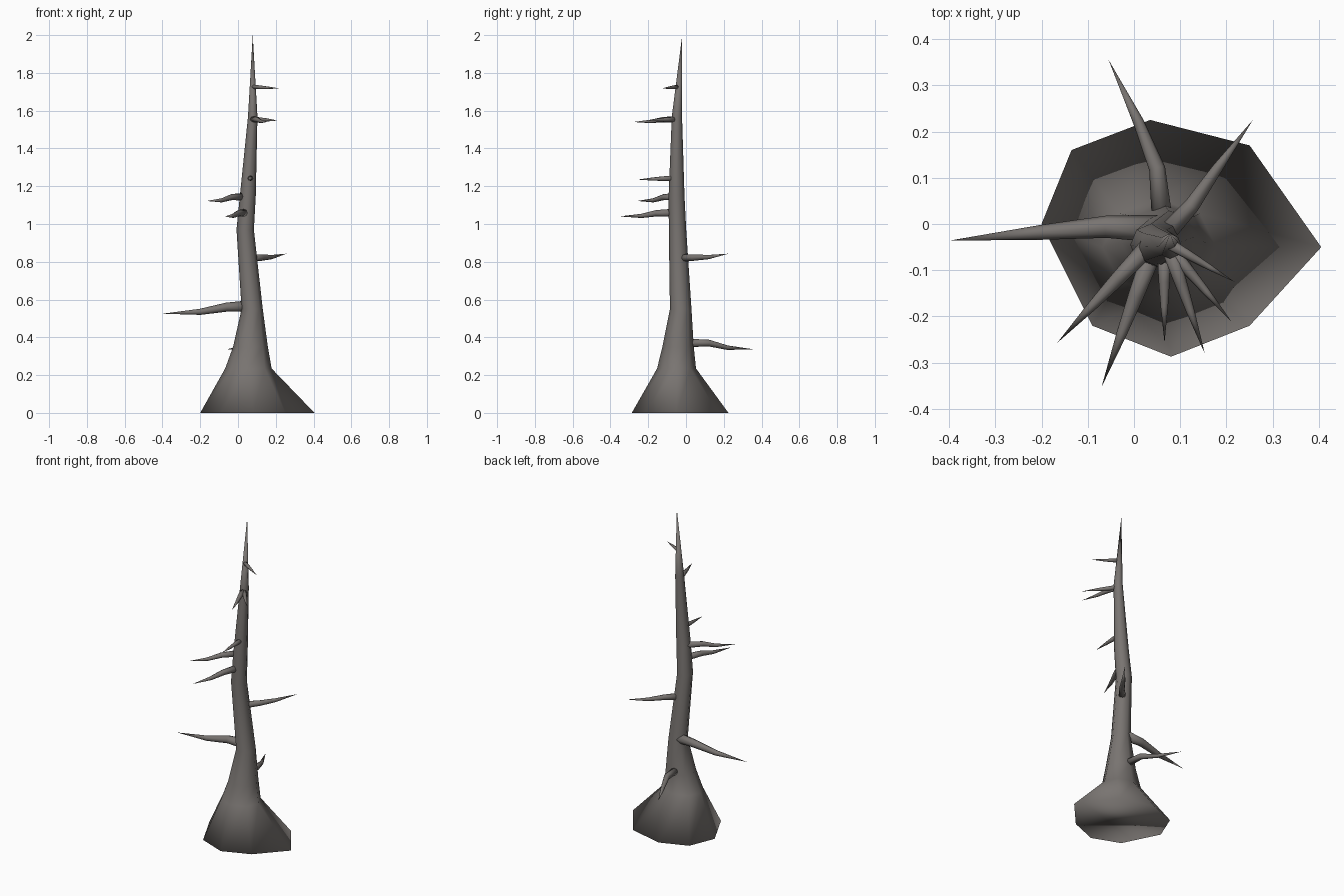
import bpy, bmesh, math
from mathutils import Vector

if "Cube" in bpy.data.objects:
    bpy.data.objects.remove(bpy.data.objects["Cube"])

bark = bpy.data.materials.new("grey_bark")
bark.diffuse_color = (0.19, 0.175, 0.165, 1)
bark.use_nodes = True
bark.node_tree.nodes["Principled BSDF"].inputs["Base Color"].default_value = bark.diffuse_color
SIDES = 8


def loft(name, rings, tip, capped=False):
    """Skin a stack of rings up to a closing tip, with an optional base cap."""
    bm = bmesh.new()
    loops = [[bm.verts.new(p) for p in r] for r in rings]
    for a, b in zip(loops, loops[1:]):
        for i in range(SIDES):
            j = (i + 1) % SIDES
            bm.faces.new((a[i], a[j], b[j], b[i]))
    top = bm.verts.new(tip)
    for i in range(SIDES):
        bm.faces.new((loops[-1][i], loops[-1][(i + 1) % SIDES], top))
    if capped:
        bm.faces.new(loops[0][::-1])
    bmesh.ops.recalc_face_normals(bm, faces=bm.faces[:])
    for f in bm.faces:
        f.smooth = True
    me = bpy.data.meshes.new(name)
    bm.to_mesh(me)
    bm.free()
    me.materials.append(bark)
    ob = bpy.data.objects.new(name, me)
    bpy.context.collection.objects.link(ob)
    return ob


# Trunk: irregular flared foot, then narrowing oval rings
foot = [(0.405, -0.05), (0.25, 0.17), (0.035, 0.225), (-0.135, 0.16),
        (-0.2, 0.0), (-0.09, -0.22), (0.08, -0.287), (0.25, -0.22)]
ovals = [  # z, centre x, centre y, radius x, radius y
    (0.235, 0.055, -0.05, 0.123, 0.103),
    (0.35, 0.066, -0.042, 0.092, 0.083),
    (0.55, 0.075, -0.028, 0.056, 0.057),
    (0.97, 0.038, -0.045, 0.046, 0.046),
    (1.15, 0.052, -0.05, 0.042, 0.042),
    (1.57, 0.078, -0.048, 0.025, 0.027)]
rings = [[(cx + rx * math.cos(i * math.tau / SIDES),
           cy + ry * math.sin(i * math.tau / SIDES), z) for i in range(SIDES)]
         for z, cx, cy, rx, ry in ovals]
loft("trunk", [[(x, y, 0) for x, y in foot]] + rings, (0.078, -0.02, 2.0), capped=True)


# Branches: bent tapering spikes
def branch(name, radius, *path):
    pts = [Vector(p) for p in path]
    loops = []
    for k, p in enumerate(pts[:-1]):
        d = (pts[k + 1] - pts[max(k - 1, 0)]).normalized()
        u = d.cross(Vector((0, 0, 1))).normalized()
        v = u.cross(d)
        r = radius * (1 - 0.75 * (k / (len(pts) - 1)) ** 1.2)
        loops.append([p + r * (u * math.cos(i * math.tau / SIDES) - v * math.sin(i * math.tau / SIDES))
                      for i in range(SIDES)])
    loft(name, loops, pts[-1], capped=True)


branch("left_branch", 0.03, (0.05, -0.01, 0.565), (-0.06, -0.006, 0.56),
       (-0.2, -0.018, 0.535), (-0.4, -0.036, 0.525))
branch("back_branch", 0.022, (0.06, 0.02, 0.37), (0.05, 0.12, 0.37),
       (0.01, 0.22, 0.345), (-0.055, 0.355, 0.337))
branch("right_branch", 0.021, (0.07, -0.02, 0.82), (0.125, 0.04, 0.822),
       (0.18, 0.12, 0.825), (0.257, 0.225, 0.843))

# Small upper branches, running from the trunk to each tip
twigs = [((0.04, -0.06, 1.06), (-0.07, -0.352, 1.04), 0.021),
         ((0.03, -0.05, 1.145), (-0.166, -0.257, 1.122), 0.02),
         ((0.065, -0.06, 1.243), (0.066, -0.257, 1.235), 0.015),
         ((0.075, -0.05, 1.555), (0.153, -0.28, 1.54), 0.017),
         ((0.075, -0.05, 1.555), (0.21, -0.21, 1.548), 0.015),
         ((0.08, -0.045, 1.726), (0.217, -0.125, 1.718), 0.012)]
for n, (root, end, rad) in enumerate(twigs):
    a, b = Vector(root), Vector(end)
    m1, m2 = a.lerp(b, 0.33), a.lerp(b, 0.6)
    m1.z = a.z - 0.003
    m2.z = b.z + 0.003
    branch(f"twig_{n + 1}", rad, a, m1, m2, b)
